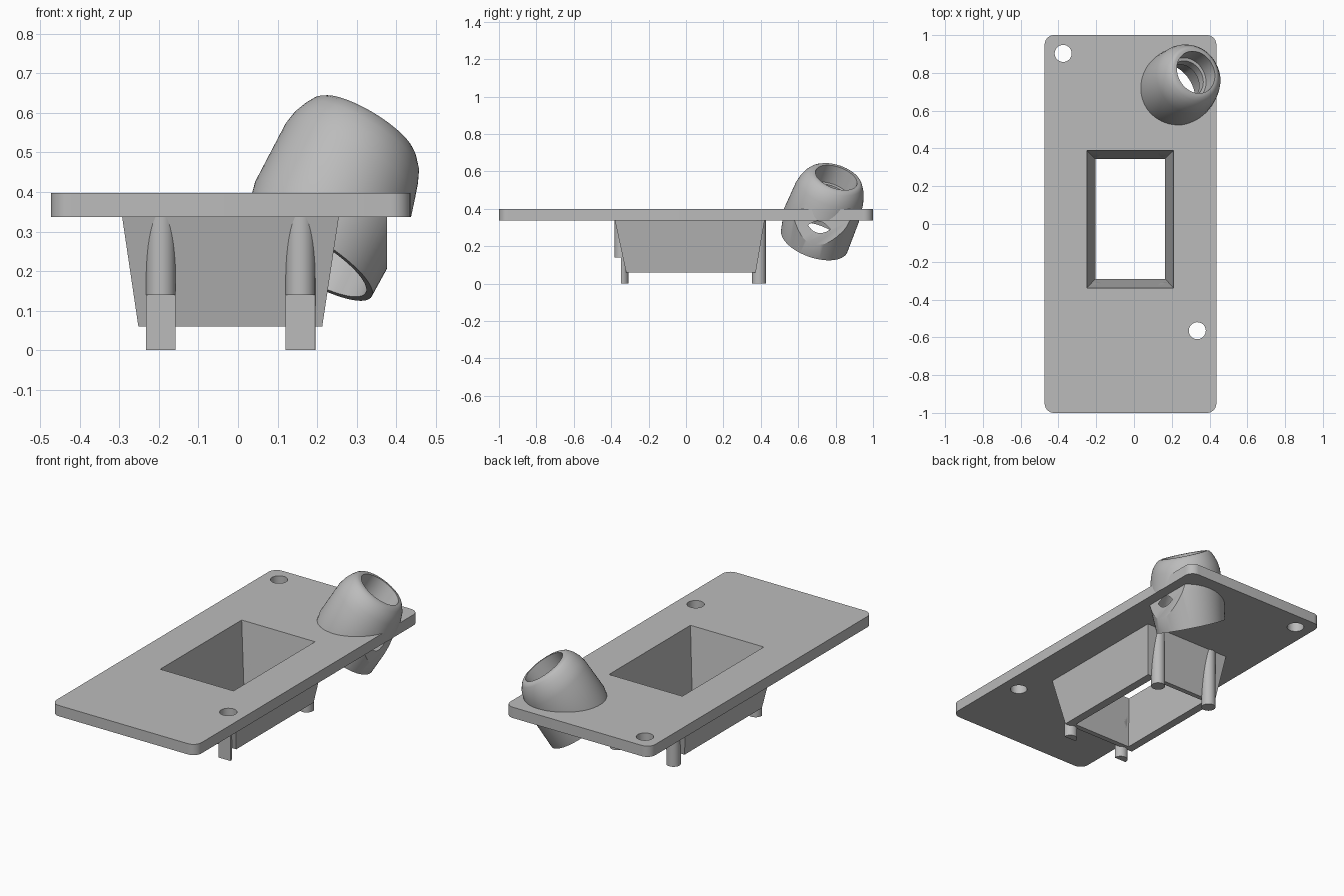
import bpy, bmesh, math
from mathutils import Matrix, Vector

cube = bpy.data.objects.get("Cube")
if cube:
    bpy.data.objects.remove(cube, do_unlink=True)

grey = bpy.data.materials.new("light_grey")
grey.use_nodes = True
colour = (0.5, 0.5, 0.5, 1)
grey.diffuse_color = colour
grey.node_tree.nodes["Principled BSDF"].inputs["Base Color"].default_value = colour

PLATE_LOW, PLATE_TOP = 0.337, 0.398
TILT, TURN = 35, math.radians(30)


def loft(name, rings):
    """Solid skinned through rings of points, capped at both ends."""
    bm = bmesh.new()
    loops = [[bm.verts.new(p) for p in ring] for ring in rings]
    n = len(loops[0])
    for low, high in zip(loops, loops[1:]):
        for i in range(n):
            j = (i + 1) % n
            bm.faces.new((low[i], low[j], high[j], high[i]))
    bm.faces.new(loops[0][::-1])
    bm.faces.new(loops[-1])
    bmesh.ops.recalc_face_normals(bm, faces=bm.faces)
    mesh = bpy.data.meshes.new(name)
    bm.to_mesh(mesh)
    bm.free()
    mesh.materials.append(grey)
    obj = bpy.data.objects.new(name, mesh)
    bpy.context.collection.objects.link(obj)
    return obj


def circle(centre, radius, tilt=0, n=64):
    turn = Matrix.Rotation(TURN, 3, 'Z') @ Matrix.Rotation(math.radians(tilt), 3, 'Y')
    return [Vector(centre) + turn @ Vector((radius * math.cos(a), radius * math.sin(a), 0))
            for a in (math.tau * i / n for i in range(n))]


def rect(x0, x1, y0, y1, z):
    return [(x0, y0, z), (x1, y0, z), (x1, y1, z), (x0, y1, z)]


def rod(name, x, y, radius, z0, z1):
    return loft(name, [circle((x, y, z), radius, n=40) for z in (z0, z1)])


def box(name, x0, x1, y0, y1, z0, z1):
    return loft(name, [rect(x0, x1, y0, y1, z) for z in (z0, z1)])


def taper(name, low, high, zl, zh, z0, z1):
    """Rectangular frustum given at heights zl and zh, spanning z0 to z1."""
    def at(z):
        t = (z - zl) / (zh - zl)
        return rect(*[a + (b - a) * t for a, b in zip(low, high)], z)
    return loft(name, [at(z0), at(z1)])


def cut(obj, *cutters):
    bpy.context.view_layer.objects.active = obj
    for cutter in cutters:
        mod = obj.modifiers.new("cut", 'BOOLEAN')
        mod.operation, mod.solver, mod.object = 'DIFFERENCE', 'EXACT', cutter
        bpy.ops.object.modifier_apply(modifier=mod.name)


# Plate with rounded corners
corner = 0.05
outline = []
for k, (cx, cy) in enumerate([(0.436, 1), (-0.473, 1), (-0.473, -1), (0.436, -1)]):
    px, py = cx - math.copysign(corner, cx), cy - math.copysign(corner, cy)
    for i in range(9):
        a = math.pi / 2 * (k + i / 8)
        outline.append((px + corner * math.cos(a), py + corner * math.sin(a)))
plate = loft("plate", [[(x, y, z) for x, y in outline] for z in (PLATE_LOW, PLATE_TOP)])

# Tapered well under the window
well = taper("well", (-0.252, 0.213, -0.32, 0.373), (-0.293, 0.255, -0.38, 0.42),
             0.06, PLATE_LOW, 0.06, PLATE_LOW + 0.01)

# Angled tube, its bore and the flat trim on its lower outer side
tube = loft("angled_tube", [
    circle((0.178, 0.687, 0.232), 0.187, TILT),
    circle((0.237, 0.724, 0.365), 0.203, 20),
    circle((0.283, 0.765, 0.475), 0.190, TILT),
    circle((0.298, 0.777, 0.508), 0.181, TILT),
    circle((0.312, 0.787, 0.535), 0.168, TILT),
    circle((0.320, 0.797, 0.557), 0.151, TILT),
    circle((0.324, 0.803, 0.565), 0.139, TILT),
    circle((0.325, 0.805, 0.568), 0.128, TILT),
])
bore = loft("bore_cutter", [
    circle((0.148, 0.670, 0.183), 0.170, TILT),
    circle((0.178, 0.687, 0.232), 0.169, TILT),
    circle((0.232, 0.722, 0.350), 0.165, 22),
    circle((0.255, 0.745, 0.425), 0.130, TILT),
    circle((0.258, 0.748, 0.432), 0.100, TILT),
    circle((0.280, 0.768, 0.475), 0.100, TILT),
    circle((0.281, 0.769, 0.477), 0.116, TILT),
    circle((0.350, 0.820, 0.610), 0.116, TILT),
])
trim = box("trim_cutter", 0.377, 0.7, 0.3, 1.2, 0, PLATE_LOW)
window = taper("window_cutter", (-0.205, 0.165, -0.29, 0.345), (-0.25, 0.21, -0.34, 0.39),
               0.06, PLATE_TOP, 0.04, 0.42)
screws = [rod("screw_cutter", x, y, 0.045, 0.2, 0.5)
          for x, y in ((-0.375, 0.903), (0.335, -0.565))]

cut(plate, window, bore, *screws)
cut(well, window)
cut(tube, trim, bore)

# Four pegs; the front pair is flattened near the tip
flat = box("flat_cutter", -0.5, 0.5, -0.6, -0.348, -0.1, 0.14)
pegs = []
for side, x in (("right", -0.195), ("left", 0.158)):
    for end, y in (("front", -0.345), ("back", 0.39)):
        peg = rod(f"{end}_{side}_peg", x, y, 0.0375, 0, PLATE_LOW + 0.005)
        cut(peg, window, *([flat] if end == "front" else []))
        pegs.append(peg)

for helper in (window, bore, trim, flat, *screws):
    bpy.data.objects.remove(helper, do_unlink=True)

# Smooth the round parts, keep hard edges
bpy.ops.object.select_all(action='DESELECT')
for obj in (plate, well, tube, *pegs):
    obj.select_set(True)
bpy.context.view_layer.objects.active = plate
bpy.ops.object.shade_smooth_by_angle(angle=math.radians(30))
